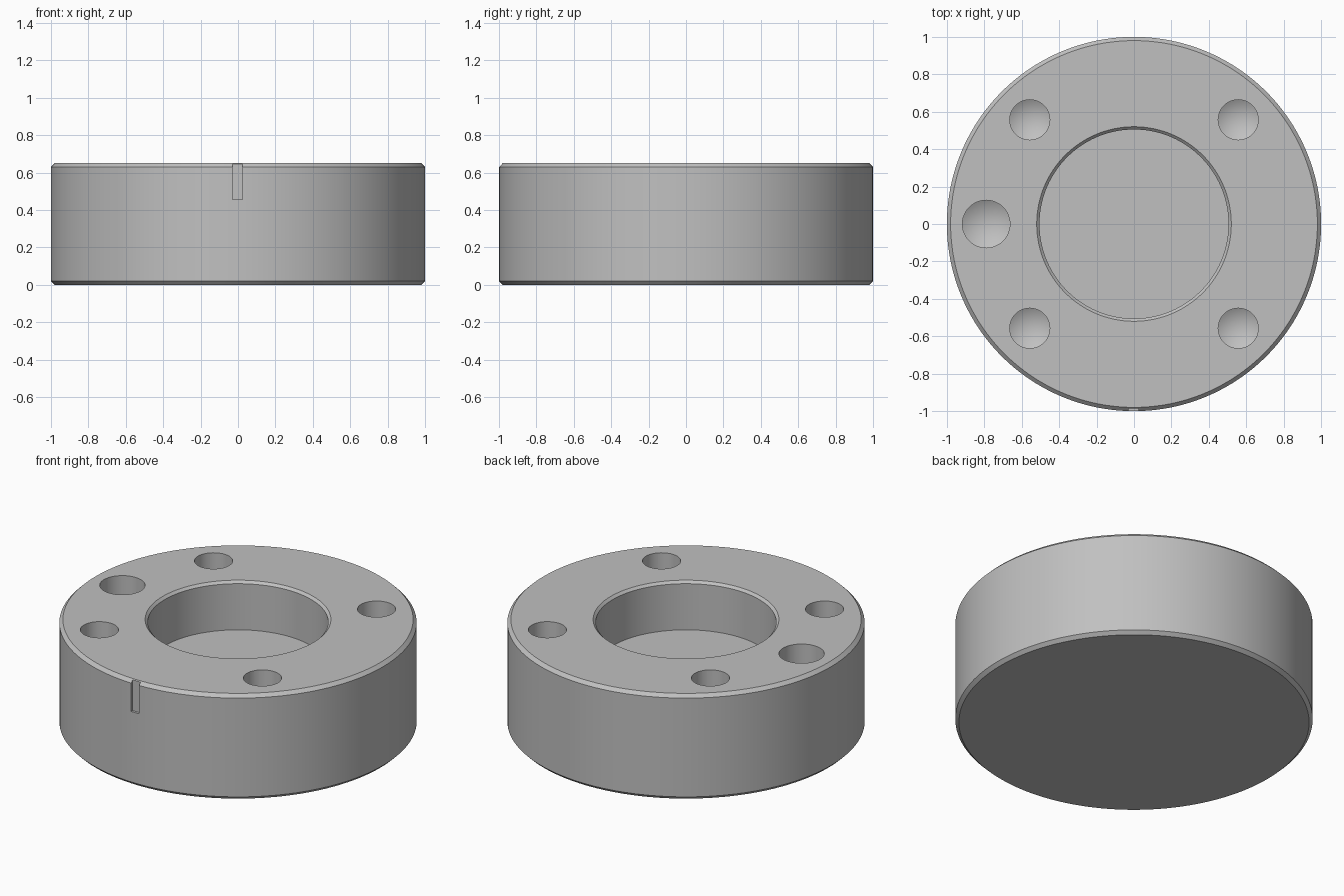
import bpy, bmesh, math
from mathutils import Vector

cube = bpy.data.objects.get("Cube")
if cube:
    bpy.data.objects.remove(cube, do_unlink=True)

HEIGHT = 0.65
BEVEL = 0.02

grey = bpy.data.materials.new("machined_grey")
grey.use_nodes = True
colour = (0.53, 0.53, 0.53, 1)
grey.diffuse_color = colour
grey.node_tree.nodes["Principled BSDF"].inputs["Base Color"].default_value = colour


def add_object(name, bm):
    bmesh.ops.recalc_face_normals(bm, faces=bm.faces)
    mesh = bpy.data.meshes.new(name)
    bm.to_mesh(mesh)
    bm.free()
    mesh.materials.append(grey)
    obj = bpy.data.objects.new(name, mesh)
    bpy.context.collection.objects.link(obj)
    return obj


def lathe(name, profile, steps):
    """Turn an (r, z) profile about the vertical axis."""
    bm = bmesh.new()
    verts = [bm.verts.new((r, 0, z)) for r, z in profile]
    edges = [bm.edges.new(pair) for pair in zip(verts, verts[1:])]
    bmesh.ops.spin(bm, geom=verts + edges, cent=(0, 0, 0), axis=(0, 0, 1),
                   angle=math.tau, steps=steps, use_duplicate=False)
    bmesh.ops.remove_doubles(bm, verts=bm.verts, dist=1e-4)
    return add_object(name, bm)


def cut(target, cutter):
    cutter.hide_render = True
    mod = target.modifiers.new(cutter.name, 'BOOLEAN')
    mod.operation = 'DIFFERENCE'
    mod.solver = 'EXACT'
    mod.object = cutter
    bpy.context.view_layer.update()
    bpy.ops.object.modifier_apply(modifier=mod.name)
    bpy.data.objects.remove(cutter, do_unlink=True)


def drill(x, y, radius, depth):
    """Round hole with a shallow conical bottom."""
    bottom = HEIGHT - depth
    tip = bottom - radius * math.tan(math.radians(30))
    bit = lathe("drill_cutter", [(0, tip), (radius, bottom),
                                 (radius, HEIGHT + 0.1), (0, HEIGHT + 0.1)], 48)
    bit.location = (x, y, 0)
    cut(body, bit)


# Round body with bevelled rims and a flat central recess
outer, bore, floor = 1.0, 0.505, 0.35
body = lathe("body", [
    (0, 0), (outer - BEVEL, 0), (outer, BEVEL),
    (outer, HEIGHT - BEVEL), (outer - BEVEL, HEIGHT),
    (bore + 0.015, HEIGHT), (bore, HEIGHT - 0.015),
    (bore, floor), (0, floor)], 160)

bpy.ops.object.select_all(action='DESELECT')
bpy.context.view_layer.objects.active = body
body.select_set(True)

# Four bolt holes and one larger locating hole
for sx in (-1, 1):
    for sy in (-1, 1):
        drill(sx * 0.557, sy * 0.557, 0.107, 0.35)
drill(-0.79, 0, 0.127, 0.35)

# Shallow index notch at the front
bm = bmesh.new()
bmesh.ops.create_cube(bm, size=1)
bmesh.ops.scale(bm, vec=Vector((0.055, 0.2, 0.4)), verts=bm.verts)
bmesh.ops.translate(bm, vec=Vector((-0.003, -1.085, 0.655)), verts=bm.verts)
cut(body, add_object("notch_cutter", bm))

bpy.ops.object.shade_smooth_by_angle(angle=math.radians(25))
